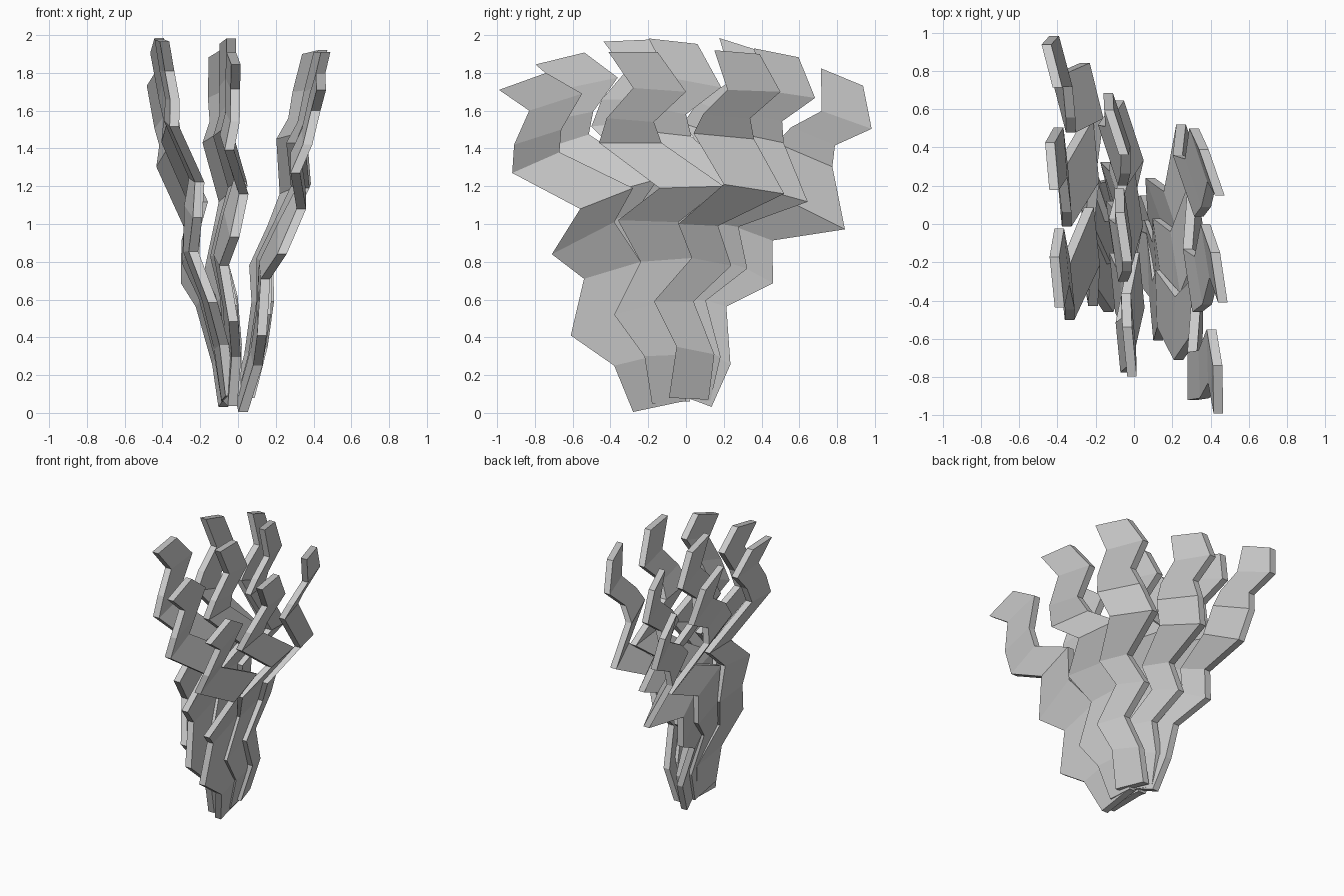
import bpy, bmesh, math

if "Cube" in bpy.data.objects:
    bpy.data.objects.remove(bpy.data.objects["Cube"])

# Zigzag outlines, bottom to tip: (front edge y, z, back edge y, z)
FRONT = [(-.28, .005, -.02, .06), (-.38, .25, -.05, .33), (-.61, .41, -.30, .52),
         (-.54, .71, -.24, .80), (-.71, .84, -.38, 1.01), (-.56, 1.08, -.28, 1.19),
         (-.92, 1.27, -.67, 1.38), (-.91, 1.42, -.66, 1.50), (-.83, 1.60, -.55, 1.69),
         (-.99, 1.71, -.74, 1.80)]
MIDDLE = [(-.18, .05, .00, .06), (-.22, .30, .02, .31), (-.38, .52, -.10, .59),
          (-.24, .80, .03, .82), (-.36, 1.02, -.04, 1.01), (-.14, 1.19, .20, 1.20),
          (-.46, 1.43, -.13, 1.43), (-.42, 1.56, -.17, 1.54), (-.28, 1.72, .00, 1.70),
          (-.41, 1.91, -.15, 1.91)]
BACK = [(-.09, .08, .12, .07), (-.05, .35, .15, .31), (-.17, .59, .04, .59),
        (.03, .82, .24, .78), (-.04, 1.00, .17, .99), (.20, 1.21, .52, 1.16),
        (.04, 1.48, .36, 1.45), (.09, 1.58, .34, 1.56), (.22, 1.71, .50, 1.70),
        (.15, 1.92, .39, 1.90)]
# Sideways ripple of each row
RIPPLE = [-.012, .005, -.01, -.06, -.005, .045, -.03, 0, 0, .005]
THICK = .05


def frond(name, rows, yaw, turn, lean, base, scale):
    """Ribbon slab: twisted by yaw, fanned about x, leaned sideways."""
    c, s = math.cos(math.radians(turn)), math.sin(math.radians(turn))
    bm = bmesh.new()
    rings = []
    for (y0, z0, y1, z1), dx in zip(rows, RIPPLE):
        half = (y1 - y0) / 2 * yaw
        ring = []
        for y, z, off, t in ((y0, z0, half, -1), (y1, z1, -half, -1),
                             (y1, z1, -half, 1), (y0, z0, half, 1)):
            py, pz = y * c + z * s, (z * c - y * s) * scale
            ring.append(bm.verts.new((base + lean * pz + dx + off + t * THICK / 2, py, pz)))
        rings.append(ring)
    for a, b in zip(rings, rings[1:]):
        for i in range(4):
            j = (i + 1) % 4
            bm.faces.new((a[i], a[j], b[j], b[i]))
    bm.faces.new(rings[0])
    bm.faces.new(rings[-1])
    bmesh.ops.recalc_face_normals(bm, faces=bm.faces)
    me = bpy.data.meshes.new(name)
    bm.to_mesh(me)
    bm.free()
    bpy.context.collection.objects.link(bpy.data.objects.new(name, me))


# Three layers of three fronds: name, fan turn, sideways lean, base x, height scale
for layer, turn, lean, base, scale in (("right", 0, .227, .025, 1.0),
                                       ("middle", 6.3, -.005, -.03, 1.02),
                                       ("left", 17.3, -.2, -.025, 1.02)):
    for part, rows, yaw, side in (("front", FRONT, .1, .006),
                                  ("middle", MIDDLE, .15, -.01),
                                  ("back", BACK, .33, -.03)):
        frond(f"{layer}_{part}_frond", rows, yaw, turn, lean + side, base, scale)
